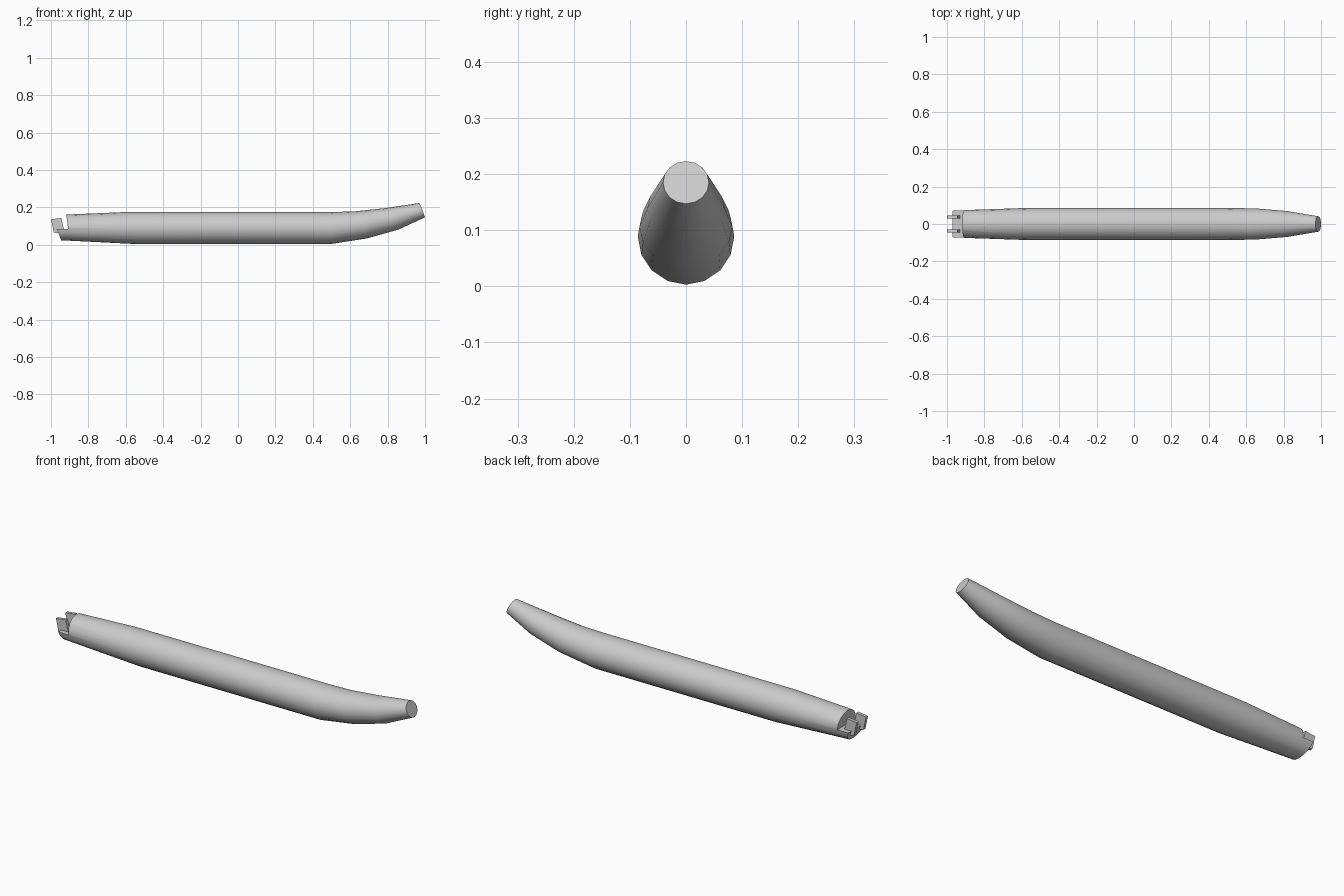
import bpy, bmesh, math

if "Cube" in bpy.data.objects:
    bpy.data.objects.remove(bpy.data.objects["Cube"], do_unlink=True)

SIDES = 16
grey = bpy.data.materials.new("light_grey")
grey.use_nodes = True
colour = (0.6, 0.6, 0.6, 1)
grey.diffuse_color = colour
grey.node_tree.nodes["Principled BSDF"].inputs["Base Color"].default_value = colour


def make_object(name, bm):
    bmesh.ops.recalc_face_normals(bm, faces=bm.faces)
    mesh = bpy.data.meshes.new(name)
    bm.to_mesh(mesh)
    bm.free()
    mesh.materials.append(grey)
    obj = bpy.data.objects.new(name, mesh)
    bpy.context.collection.objects.link(obj)
    return obj


def loft(name, stations):
    """Closed tube through slanted elliptical rings."""
    bm = bmesh.new()
    rings = []
    for bx, bz, tx, tz, half_width in stations:
        ring = []
        for i in range(SIDES):
            a = math.tau * i / SIDES
            t = (1 - math.cos(a)) / 2
            ring.append(bm.verts.new((bx + (tx - bx) * t,
                                      half_width * math.sin(a),
                                      bz + (tz - bz) * t)))
        rings.append(ring)
    for r, s in zip(rings, rings[1:]):
        for i in range(SIDES):
            j = (i + 1) % SIDES
            bm.faces.new((r[i], r[j], s[j], s[i]))
    bm.faces.new(rings[0])
    bm.faces.new(rings[-1])
    return make_object(name, bm)


def prism(name, profile, y, thickness):
    """Side profile (x, z) extruded across y."""
    bm = bmesh.new()
    ends = [[bm.verts.new((x, y + s * thickness / 2, z)) for x, z in profile]
            for s in (-1, 1)]
    for end in ends:
        bm.faces.new(end)
    n = len(profile)
    for i in range(n):
        j = (i + 1) % n
        bm.faces.new((ends[0][i], ends[0][j], ends[1][j], ends[1][i]))
    return make_object(name, bm)


# Body: bottom x, bottom z, top x, top z, half width
body = loft("curved_body", [
    (-0.945, 0.024, -1.0, 0.158, 0.072),
    (-0.53, 0.003, -0.60, 0.175, 0.086),
    (0.49, 0.003, 0.50, 0.175, 0.086),
    (0.69, 0.034, 0.62, 0.178, 0.083),
    (0.86, 0.082, 0.78, 0.195, 0.069),
    (1.0, 0.147, 0.97, 0.223, 0.041),
])

# Step cut into the upper part of the hinge end
cutter = prism("step_cutter",
               [(-0.908, 0.085), (-0.924, 0.20), (-1.1, 0.20), (-1.1, 0.085)], 0, 0.4)
cutter.hide_render = True
cut = body.modifiers.new("step", 'BOOLEAN')
cut.operation = 'DIFFERENCE'
cut.solver = 'EXACT'
cut.object = cutter
bpy.context.view_layer.objects.active = body
body.select_set(True)
bpy.ops.object.modifier_apply(modifier=cut.name)
bpy.data.objects.remove(cutter, do_unlink=True)
bpy.ops.object.shade_smooth_by_angle(angle=math.radians(30))

# Pair of clip hooks standing on the step
hook = [(-0.93, 0.08), (-0.945, 0.143), (-1.0, 0.136), (-0.985, 0.066), (-0.95, 0.06)]
for side, y in (("left", 0.038), ("right", -0.038)):
    prism(side_name := "clip_hook_" + ("back" if y > 0 else "front"), hook, y, 0.016)
